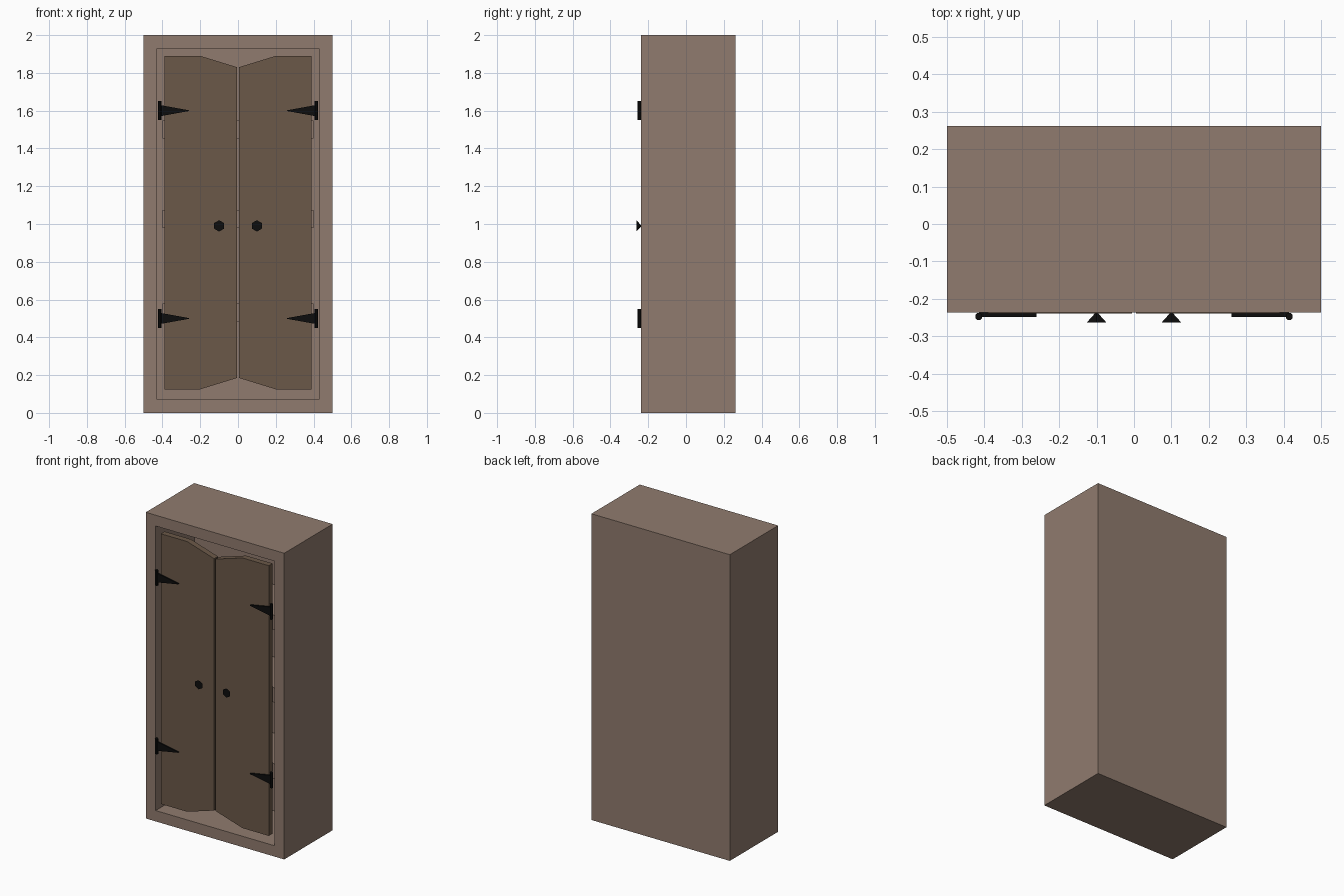
import bpy, bmesh
from math import pi

if "Cube" in bpy.data.objects:
    bpy.data.objects.remove(bpy.data.objects["Cube"])

FRONT, BACK = -0.237, 0.262


def material(name, color):
    m = bpy.data.materials.new(name)
    m.diffuse_color = (*color, 1)
    m.use_nodes = True
    m.node_tree.nodes["Principled BSDF"].inputs["Base Color"].default_value = m.diffuse_color
    return m


WOOD = material("wood", (0.28, 0.198, 0.156))
DARK_WOOD = material("dark_wood", (0.147, 0.098, 0.065))
IRON = material("iron", (0.004, 0.004, 0.004))


def finish(bm, name, mat):
    bmesh.ops.recalc_face_normals(bm, faces=bm.faces)
    me = bpy.data.meshes.new(name)
    bm.to_mesh(me)
    bm.free()
    me.materials.append(mat)
    ob = bpy.data.objects.new(name, me)
    bpy.context.collection.objects.link(ob)
    return ob


def box(bm, lo, hi):
    verts = bmesh.ops.create_cube(bm, size=1)["verts"]
    for v in verts:
        v.co = [lo[i] if v.co[i] < 0 else hi[i] for i in range(3)]


def panel(name, outline, y0, y1, mat):
    # flat x/z outline extruded from y0 to y1
    bm = bmesh.new()
    face = bm.faces.new([bm.verts.new((x, y0, z)) for x, z in outline])
    new = bmesh.ops.extrude_face_region(bm, geom=[face])["geom"]
    for v in new:
        if isinstance(v, bmesh.types.BMVert):
            v.co.y = y1
    return finish(bm, name, mat)


def cone(name, r1, r2, depth, sides, loc, rot, mat):
    bm = bmesh.new()
    bmesh.ops.create_cone(bm, cap_ends=True, segments=sides,
                          radius1=r1, radius2=r2, depth=depth)
    ob = finish(bm, name, mat)
    ob.location, ob.rotation_euler = loc, rot
    return ob


# cabinet body: box with the front inset and pushed back
bm = bmesh.new()
box(bm, (-0.5, FRONT, 0), (0.5, BACK, 2))
bm.normal_update()
front = min(bm.faces, key=lambda f: f.calc_center_median().y)
bmesh.ops.inset_region(bm, faces=[front], thickness=0.1)
new = bmesh.ops.extrude_face_region(bm, geom=[front])["geom"]
bmesh.ops.translate(bm, vec=(0, 0.4, 0),
                    verts=[v for v in new if isinstance(v, bmesh.types.BMVert)])
if front.is_valid:
    bmesh.ops.delete(bm, geom=[front], context='FACES_ONLY')
finish(bm, "cabinet_body", WOOD)

# shelves
for z in (0.53, 1.027, 1.5):
    bm = bmesh.new()
    box(bm, (-0.4, -0.19, z - 0.048), (0.4, 0.163, z + 0.048))
    finish(bm, "shelf", WOOD)

for s, side in ((-1, "left"), (1, "right")):
    # door with sloped inner corners
    outline = [(0.39, 0.125), (0.39, 1.89), (0.2, 1.89),
               (0.005, 1.83), (0.005, 0.185), (0.2, 0.125)]
    panel(side + "_door", [(s * x, z) for x, z in outline], FRONT - 0.002, -0.2, DARK_WOOD)

    # knob: six-sided cone, wide end outward
    cone(side + "_knob", 0.03, 0.003, 0.026, 6, (s * 0.1, -0.25, 0.99),
         (-pi / 2, 0, 0), IRON)

    # hinges: upright pin and tapering strap
    for z in (0.5, 1.6):
        cone(side + "_hinge_pin", 0.01, 0.01, 0.1, 8,
             (s * 0.415, FRONT - 0.01, z), (0, 0, pi / 8), IRON)
        panel(side + "_hinge_strap",
              [(s * 0.415, z - 0.03), (s * 0.26, z - 0.002),
               (s * 0.26, z + 0.002), (s * 0.415, z + 0.03)],
              FRONT - 0.012, FRONT, IRON)
